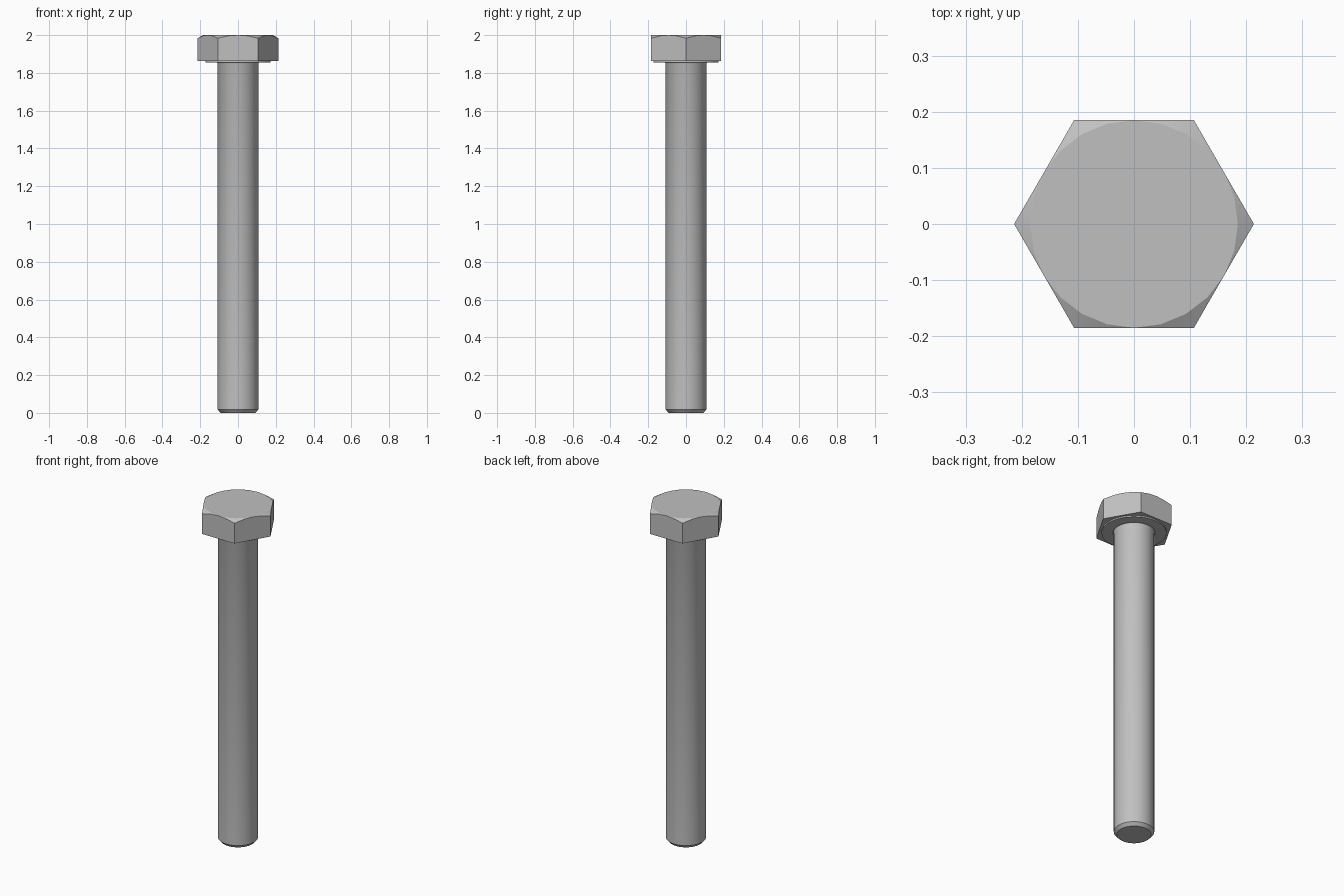
import bpy, bmesh
from math import radians, sin, cos, tan

cube = bpy.data.objects.get("Cube")
if cube:
    bpy.data.objects.remove(cube, do_unlink=True)

steel = bpy.data.materials.new("steel grey")
steel.use_nodes = True
GREY = (0.53, 0.53, 0.53, 1)
steel.diffuse_color = GREY
steel.node_tree.nodes["Principled BSDF"].inputs["Base Color"].default_value = GREY


def finish(name, bm):
    """Turn a bmesh into a steel object with smooth curves and sharp edges."""
    bmesh.ops.remove_doubles(bm, verts=bm.verts, dist=1e-5)
    bmesh.ops.recalc_face_normals(bm, faces=bm.faces)
    mesh = bpy.data.meshes.new(name)
    bm.to_mesh(mesh)
    bm.free()
    mesh.materials.append(steel)
    obj = bpy.data.objects.new(name, mesh)
    bpy.context.collection.objects.link(obj)
    bpy.ops.object.select_all(action='DESELECT')
    obj.select_set(True)
    bpy.context.view_layer.objects.active = obj
    bpy.ops.object.shade_smooth_by_angle(angle=radians(25))
    return obj


def skin(bm, rings):
    """Bridge neighbouring rings of equal length and cap both ends."""
    n = len(rings[0])
    for low, high in zip(rings, rings[1:]):
        for i in range(n):
            j = (i + 1) % n
            bm.faces.new((low[i], low[j], high[j], high[i]))
    bm.faces.new(rings[0])
    bm.faces.new(rings[-1])


def lathe(name, profile, segments):
    bm = bmesh.new()
    angles = [radians(360 * i / segments) for i in range(segments)]
    skin(bm, [[bm.verts.new((r * cos(a), r * sin(a), z)) for a in angles]
              for r, z in profile])
    return finish(name, bm)


# Hexagonal head whose corners are trimmed by a 30 degree cone
FLAT, TOP, UNDERSIDE = 0.185, 2.0, 1.863
bm = bmesh.new()
bottom, edge, rim = [], [], []
for angle in range(0, 360, 15):
    a = radians(angle)
    r = FLAT / cos(radians(angle % 60 - 30))
    x, y = cos(a), sin(a)
    bottom.append(bm.verts.new((r * x, r * y, UNDERSIDE)))
    edge.append(bm.verts.new((r * x, r * y, TOP - (r - FLAT) * tan(radians(30)))))
    rim.append(bm.verts.new((FLAT * x, FLAT * y, TOP)))
skin(bm, [bottom, edge, rim])
finish("hex_head", bm)

# Thin bearing face under the head
lathe("washer_face", [(0.173, 1.855), (0.173, 1.865)], 48)

# Shank with a chamfered tip and a small fillet below the head
lathe("shank", [(0.092, 0), (0.108, 0.018), (0.108, 1.848),
                (0.110, 1.853), (0.115, 1.857)], 48)
